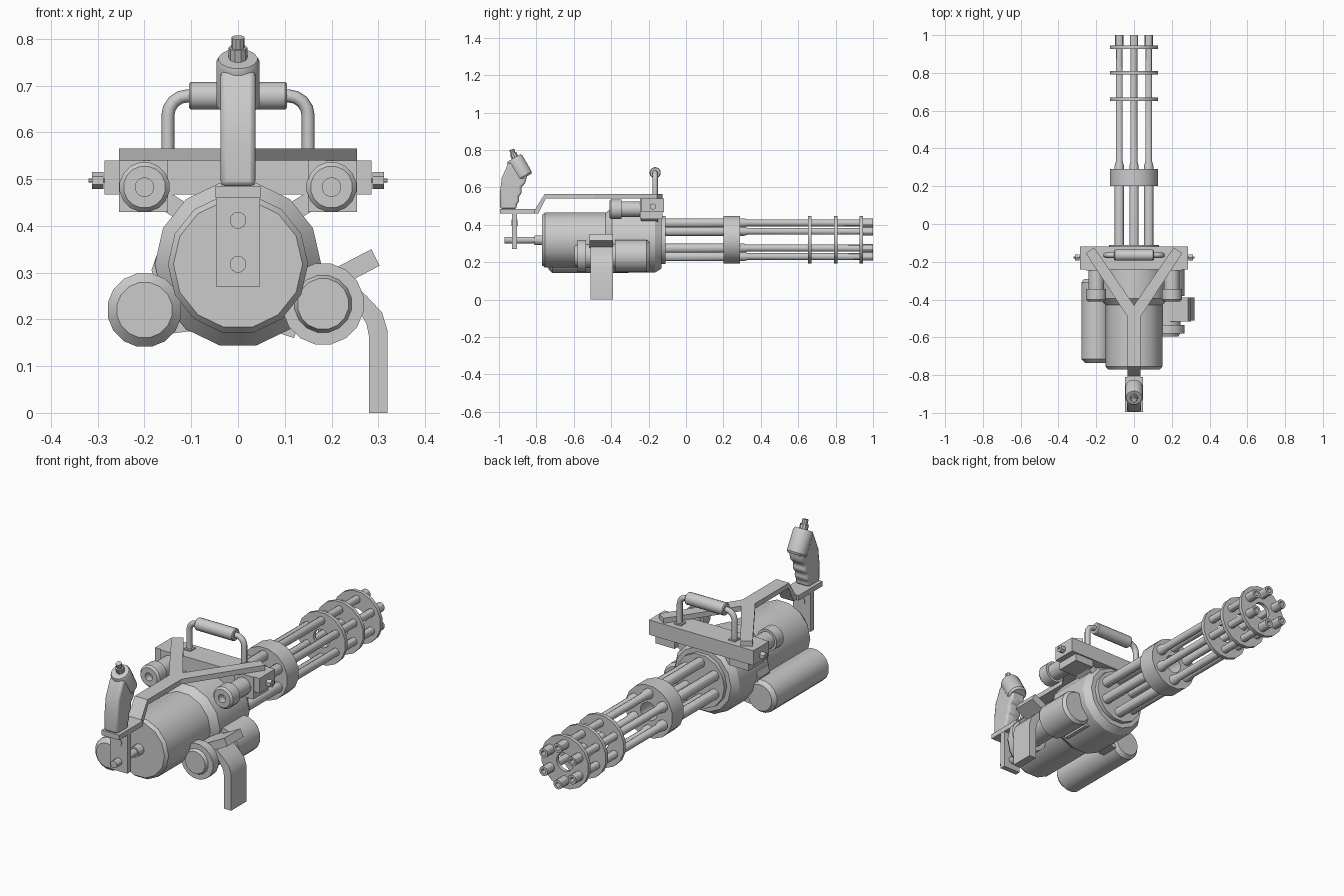
import bpy, bmesh, math
from mathutils import Vector, Matrix

if "Cube" in bpy.data.objects:
    bpy.data.objects.remove(bpy.data.objects["Cube"])


def finish(name, bm):
    bmesh.ops.recalc_face_normals(bm, faces=bm.faces)
    me = bpy.data.meshes.new(name)
    bm.to_mesh(me)
    bm.free()
    ob = bpy.data.objects.new(name, me)
    bpy.context.collection.objects.link(ob)
    return ob


def lathe(name, prof, at=(0, 0, 0), axis=(0, 1, 0), n=16, ring=False, turn=0.5):
    """Revolve (distance, radius) pairs around an axis through 'at'."""
    bm = bmesh.new()
    q = Vector((0, 0, 1)).rotation_difference(Vector(axis).normalized())
    rows = []
    for d, r in prof:
        rows.append([bm.verts.new(Vector(at) + q @ Vector((
            r * math.sin((i + turn) * math.tau / n), r * math.cos((i + turn) * math.tau / n), d)))
            for i in range(n)])
    pairs = list(zip(rows, rows[1:])) + ([(rows[-1], rows[0])] if ring else [])
    for a, b in pairs:
        for i in range(n):
            j = (i + 1) % n
            bm.faces.new((a[i], a[j], b[j], b[i]))
    if not ring:
        bm.faces.new(rows[0])
        bm.faces.new(rows[-1])
    return finish(name, bm)


def prism(name, pts, axis, lo, hi):
    """Extrude a 2D outline along axis x (pts are y,z), y (x,z) or z (x,y)."""
    bm = bmesh.new()

    def place(p, h):
        c = list(p)
        c.insert('xyz'.index(axis), h)
        return bm.verts.new(c)
    a = [place(p, lo) for p in pts]
    b = [place(p, hi) for p in pts]
    bm.faces.new(a)
    bm.faces.new(b)
    for i in range(len(a)):
        j = (i + 1) % len(a)
        bm.faces.new((a[i], a[j], b[j], b[i]))
    return finish(name, bm)


def box(name, x0, x1, y0, y1, z0, z1):
    return prism(name, [(x0, y0), (x1, y0), (x1, y1), (x0, y1)], 'z', z0, z1)


ZC = 0.32  # height of the barrel axis

# Main housing
lathe("housing", [(-.77, .138), (-.755, .15), (-.43, .15), (-.395, .178), (-.165, .178),
                  (-.13, .155), (-.13, .132), (-.11, .132)], (0, 0, ZC - .002), n=14)

# Six barrels with open muzzles
for k in range(6):
    a = math.radians(30 + 60 * k)
    lathe(f"barrel_{k + 1}", [(-.15, .025), (.31, .025), (.33, .019), (.94, .019), (.94, .023),
                              (1, .023), (1, .012), (.93, .012)],
          (.09 * math.cos(a), 0, ZC + .09 * math.sin(a)), n=12)

# Barrel collar and clamp discs
for name, y0, y1 in (("barrel_collar", .2, .29), ("clamp_disc_1", .652, .67),
                     ("clamp_disc_2", .792, .81), ("clamp_disc_3", .927, .945)):
    lathe(name, [(y0, .13), (y1, .13), (y1, .045), (y0, .045)], (0, 0, ZC), ring=True)

# Side canister and its mount
lathe("canister", [(-.735, .054), (-.735, .06), (-.715, .08), (-.31, .08), (-.29, .065)],
      (-.2, 0, .22))
prism("canister_mount", [(-.185, .305), (-.175, .335), (-.08, .3), (-.06, .18), (-.14, .17)],
      'y', -.39, -.3)

# Drive motor and its mount
lathe("motor", [(-.595, .055), (-.58, .062), (-.58, .088), (-.535, .088), (-.535, .065),
                (-.38, .065), (-.38, .088), (-.21, .088), (-.195, .075)], (.182, 0, .233))
prism("motor_mount", [(.17, .325), (.08, .33), (.06, .18), (.12, .16)], 'y', -.37, -.22)

# Ejection chute
prism("chute_arm", [(.19, .255), (.17, .29), (.285, .35), (.303, .315)], 'y', -.515, -.39)
prism("chute_leg", [(.28, 0), (.32, 0), (.32, .175), (.308, .215), (.275, .25), (.23, .29),
                    (.21, .26), (.255, .225), (.275, .19), (.28, .165)], 'y', -.51, -.39)

# Cross beam, recoil dampers, struts and bolts
box("cross_beam", -.285, .285, -.24, -.118, .467, .54)
for s, side in ((-1, "left"), (1, "right")):
    box(f"{side}_damper_block", min(s * .15, s * .255), max(s * .15, s * .255),
        -.245, -.125, .43, .54)
    lathe(f"{side}_damper", [(-.375, .02), (-.41, .02), (-.41, .045), (-.4, .054), (-.345, .054),
                             (-.345, .042), (-.24, .042)], (s * .2, 0, .483))
    prism(f"{side}_strut", [(s * .16, .48), (s * .18, .445), (s * .1, .395), (s * .08, .43)],
          'y', -.24, -.15)
    lathe(f"{side}_bolt", [(.13, .005), (.32, .005)], (0, -.178, .497), (s, 0, 0), n=8)
    lathe(f"{side}_nut", [(.288, .018), (.312, .018)], (0, -.178, .497), (s, 0, 0), n=6)
    box(f"{side}_handle_foot", s * .148 - .018, s * .148 + .018, -.185, -.145, .53, .546)

# Y-shaped top frame with its dropped rear end
half = [(.035, -.74), (.035, -.49), (.255, -.155), (.21, -.125)]
prism("y_frame", half + [(0, -.43)] + [(-x, y) for x, y in half[::-1]], 'z', .54, .565)
prism("frame_drop", [(-.735, .565), (-.735, .54), (-.75, .54), (-.79, .46), (-.83, .46),
                     (-.83, .485), (-.805, .485), (-.755, .565)], 'x', -.035, .035)
box("grip_base", -.048, .048, -.995, -.81, .46, .485)

# Rear hanger plate with pivot rod
box("hanger_plate", -.047, .047, -.93, -.903, .27, .465)
lathe("pivot_rod", [(-.97, .018), (-.81, .018), (-.81, .026), (-.75, .026)], (0, 0, ZC - .002), n=12)
lathe("hanger_bolt", [(-.934, .018), (-.9, .018)], (0, 0, .412), n=12)

# Rear pistol grip with finger grooves
grip = prism("rear_grip", [(-.993, .485), (-.905, .485), (-.905, .51), (-.892, .525), (-.895, .55),
                           (-.878, .57), (-.882, .6), (-.86, .62), (-.85, .66), (-.87, .74),
                           (-.95, .73), (-.985, .65), (-.995, .57)], 'x', -.037, .037)
bev = grip.modifiers.new("soft_edges", 'BEVEL')
bev.width = .01
bev.segments = 2
lathe("grip_head", [(-.12, .04), (-.11, .047), (-.01, .047), (0, .042)],
      (0, -.92, .757), (0, -.5, .86))
lathe("thumb_button", [(-.01, .02), (.025, .02), (.025, .014), (.048, .014)],
      (0, -.915, .758), (0, -.35, .93), n=10)

# Carry handle: bent tube and thick sleeve
arc = [(.108 + .042 * math.sin(t * math.pi / 8), .636 + .042 * math.cos(t * math.pi / 8))
       for t in range(5)]
path = [(.15, .53)] + arc[::-1]
path = path + [(-x, z) for x, z in path[::-1]]
cu = bpy.data.curves.new("carry_handle_tube", 'CURVE')
cu.dimensions = '3D'
cu.bevel_depth = .014
cu.bevel_resolution = 2
cu.use_fill_caps = True
sp = cu.splines.new('POLY')
sp.points.add(len(path) - 1)
for p, (x, z) in zip(sp.points, path):
    p.co = (x, -.165, z, 1)
bpy.context.collection.objects.link(bpy.data.objects.new("carry_handle_tube", cu))
lathe("carry_handle_sleeve", [(-.105, .026), (-.101, .03), (.101, .03), (.105, .026)],
      (0, -.165, .678), (1, 0, 0))

# Smooth the round parts, keeping hard edges
bpy.ops.object.select_all(action='DESELECT')
for ob in bpy.context.scene.objects:
    if ob.type == 'MESH':
        ob.select_set(True)
        bpy.context.view_layer.objects.active = ob
bpy.ops.object.shade_smooth_by_angle(angle=math.radians(30))
